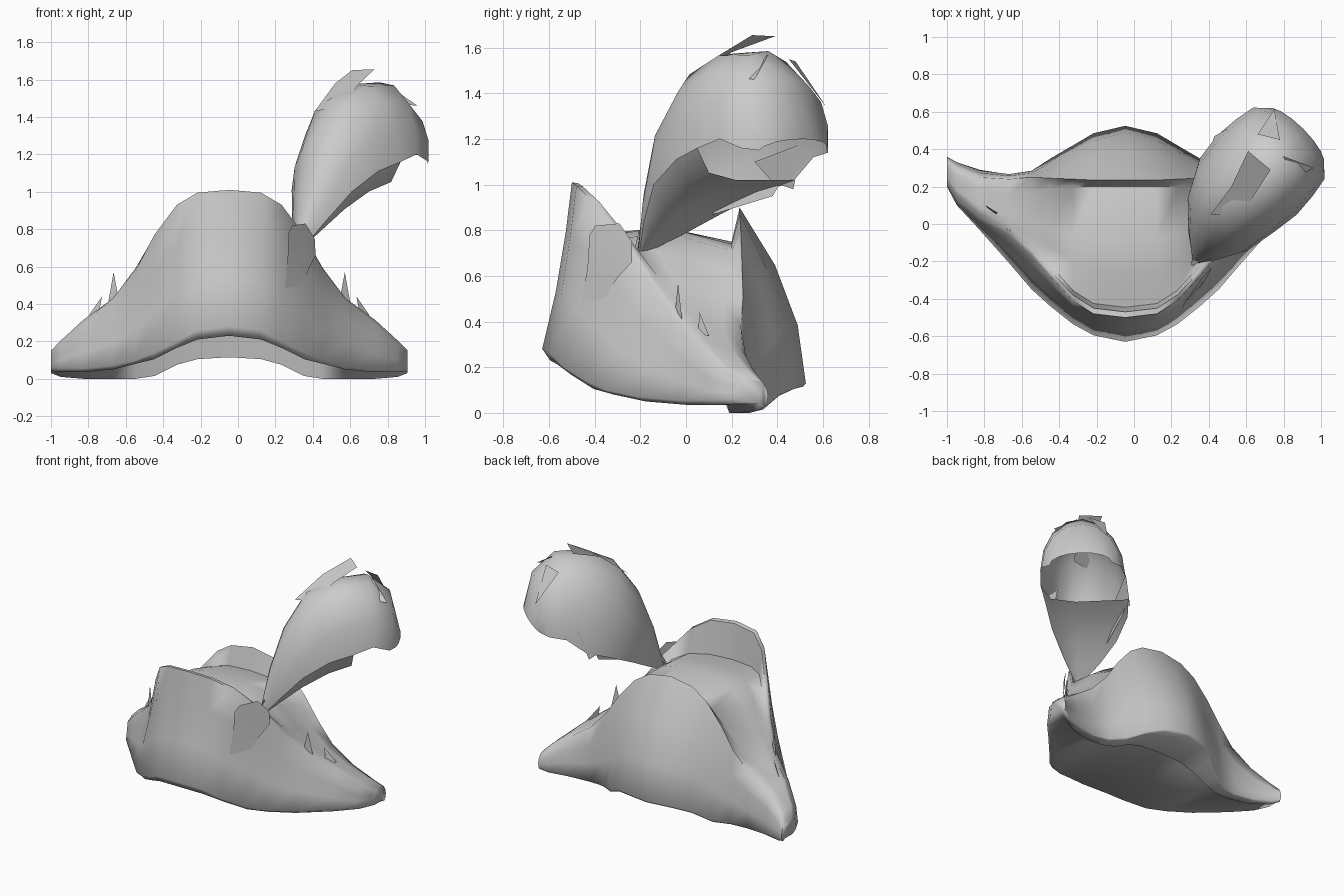
import bpy, bmesh, math

grey = bpy.data.materials.new("light_grey")
grey.diffuse_color = (0.6, 0.6, 0.6, 1)
CX = -0.047  # middle of the hat


def make(name, verts, faces, angle=40, recalc=True):
    me = bpy.data.meshes.new(name)
    me.from_pydata(verts, [], faces)
    bm = bmesh.new()
    bm.from_mesh(me)
    bmesh.ops.remove_doubles(bm, verts=bm.verts, dist=0.0005)
    if recalc:
        bmesh.ops.recalc_face_normals(bm, faces=bm.faces)
    bm.to_mesh(me)
    bm.free()
    me.materials.append(grey)
    ob = bpy.data.objects.new(name, me)
    bpy.context.collection.objects.link(ob)
    bpy.ops.object.select_all(action='DESELECT')
    ob.select_set(True)
    bpy.context.view_layer.objects.active = ob
    bpy.ops.object.shade_smooth_by_angle(angle=math.radians(angle))
    return ob


# Hat: sections along x as (distance from middle, front hem, front top,
# crown front, crown, crown back, ridge, back hem, underside step y)
stations = [
    (0.00, (-.63, .28), (-.50, 1.01), (-.445, .76), (-.10, .81), (.20, .75), (.235, .90), (.525, .13), .22),
    (0.17, (-.595, .26), (-.48, .995), (-.425, .76), (-.08, .81), (.20, .74), (.235, .87), (.485, .12), .22),
    (0.28, (-.535, .20), (-.41, .93), (-.355, .76), (-.05, .78), (.20, .71), (.24, .80), (.42, .09), .22),
    (0.40, (-.44, .14), (-.28, .77), (-.22, .71), (-.02, .69), (.19, .62), (.245, .66), (.35, .03), .22),
    (0.50, (-.35, .10), (-.17, .58), (-.11, .58), (.02, .54), (.17, .49), (.25, .51), (.285, .01), .20),
    (0.62, (-.21, .07), (-.06, .42), (-.01, .43), (.08, .41), (.16, .39), (.24, .38), (.265, .0), .19),
    (0.78, (-.03, .055), (.03, .29), (.07, .315), (.12, .305), (.19, .29), (.25, .27), (.29, .01), .23),
    (0.90, (.10, .055), (.12, .18), (.16, .205), (.20, .205), (.26, .20), (.30, .18), (.33, .025), .30),
    (0.953, (.20, .06), (.21, .14), (.23, .15), (.27, .15), (.31, .145), (.34, .13), (.355, .045), .34),
]


def mix(p, q, t, out=(0, 0)):
    return (p[0] + (q[0] - p[0]) * t + out[0], p[1] + (q[1] - p[1]) * t + out[1])


def section(d, hem, top, c0, c1, c2, ridge, back, step):
    k = max(0, 1 - d / 0.45)
    lip = (hem[0] + .035, hem[1] - (.05 if d < .2 else .035 if d < .45 else .02))
    return [lip, hem, mix(hem, top, .35, (.015 * k, 0)), mix(hem, top, .7, (.012 * k, 0)), top,
            (top[0] + .03, top[1] + (-.005 if d < .45 else .012)), c0, mix(c0, c1, .5, (0, .01 * k)), c1, c2, ridge,
            mix(ridge, back, .33, (.05 * k + .01, 0)), mix(ridge, back, .67, (.05 * k + .01, 0)),
            back, (back[0] - .012, back[1] - .015),
            (step, back[1] - .015), (step - .02, max(lip[1], back[1] - .01))]


rows = [(CX - s[0], section(*s)) for s in reversed(stations)]
rows += [(CX + s[0], section(*s)) for s in stations[1:]]
n = len(rows[0][1])
verts = [(x, y, max(0, z)) for x, sec in rows for y, z in sec]
faces = [(i * n + j, i * n + (j + 1) % n, (i + 1) * n + (j + 1) % n, (i + 1) * n + j)
         for i in range(len(rows) - 1) for j in range(n)]
faces += [tuple(range(n)), tuple(range((len(rows) - 1) * n, len(rows) * n))]
make("hat_body", verts, faces, 70)

# Torn spikes along the side brims
for side, label in ((-1, "left"), (1, "right")):
    pts = [(.59, -.05, .42), (.618, -.035, .57), (.65, -.015, .39),
           (.70, .05, .33), (.68, .06, .44), (.75, .10, .34)]
    make("brim_spikes_" + label, [(CX + side * x, y, z) for x, y, z in pts],
         [(0, 1, 2), (3, 4, 5)], recalc=False)

# Leaf shaped patch lying on the front of the brim
patch = [(.25, -.45, .47), (.265, -.42, .63), (.27, -.41, .78), (.29, -.385, .82), (.36, -.28, .83),
         (.41, -.225, .75), (.415, -.225, .66), (.38, -.29, .59), (.35, -.335, .52), (.31, -.39, .40)]
make("brim_patch", [(x, y - .012, z) for x, y, z in patch],
     [(0, 1, 8, 9), (1, 2, 7, 8), (2, 3, 4, 7), (4, 5, 6, 7)])

# Plume: arched sheet from spine to hanging edges, in (along, height) on a diagonal axis
spine = [(.08, .72), (.15, 1.0), (.25, 1.27), (.40, 1.49), (.59, 1.575), (.79, 1.585), (.94, 1.46), (1.0, 1.2)]
edge = [(.10, .70), (.20, .81), (.33, .94), (.50, 1.04), (.65, 1.09), (.78, 1.16), (.89, 1.15), (.94, 1.15)]
width = [.02, .12, .22, .28, .30, .29, .27, .21]
tilt = [0, .03, .06, .07, .07, .04, .01, 0]
R = math.sqrt(0.5)


def diag(a, b, z):
    return ((a - b) * R, (a + b) * R, z)


M = 9
verts = []
for i, (s, e, w) in enumerate(zip(spine, edge, width)):
    b0 = -.37 + .09 * min(1, i / 3)
    for j in range(M):
        t = (j / (M - 1) * 2 - 1) * math.pi / 2
        a, z = mix(s, e, 1 - math.cos(t))
        verts.append(diag(a, b0 + w * math.sin(t), z - tilt[i] * math.sin(t)))
faces = [(i * M + j, i * M + j + 1, (i + 1) * M + j + 1, (i + 1) * M + j)
         for i in range(len(spine) - 1) for j in range(M - 1)]
make("plume", verts, faces, 60)

# Underside of the plume, curling from edge to edge near the root
under = []
for i in range(5):
    lo, hi = verts[i * M], verts[i * M + M - 1]
    for f, drop in ((0, 0), (.12, 1.3), (.4, 1.2), (.75, .5), (1, 0)):
        p = [lo[k] + (hi[k] - lo[k]) * f for k in range(3)]
        p[2] -= tilt[i] * drop
        under.append(p)
make("plume_underside", under,
     [(i * 5 + j, i * 5 + j + 1, i * 5 + j + 6, i * 5 + j + 5) for i in range(4) for j in range(4)], 60)

# Loose barbs standing off the plume
barbs = [
    [(.41, .05, 1.43), (.52, .20, 1.58), (.61, .39, 1.65), (.73, .29, 1.655), (.64, .15, 1.57), (.57, .05, 1.46)],
    [(.80, .36, 1.57), (.96, .30, 1.46), (.85, .24, 1.47)],
    [(.66, .48, 1.54), (.75, .615, 1.34), (.78, .45, 1.55)],
    [(.40, .38, 1.01), (.43, .47, .98), (.50, .51, 1.18), (.42, .30, 1.10)],
    [(.33, .05, .90), (.34, .12, .87), (.42, .38, .95), (.42, .42, 1.02)],
    [(.66, -.06, 1.10), (.72, -.05, 1.18), (.70, .03, 1.20)],
]
for k, b in enumerate(barbs):
    make("plume_barb_%d" % (k + 1), b, [tuple(range(len(b)))], recalc=False)

# Quill stem joining plume and hat
verts = [diag(.03, -.37, .66), diag(.10, -.39, .80), diag(.12, -.35, .80), diag(.16, -.37, .78)]
make("quill", verts, [(0, 1, 2), (0, 2, 3), (0, 3, 1), (1, 3, 2)])
